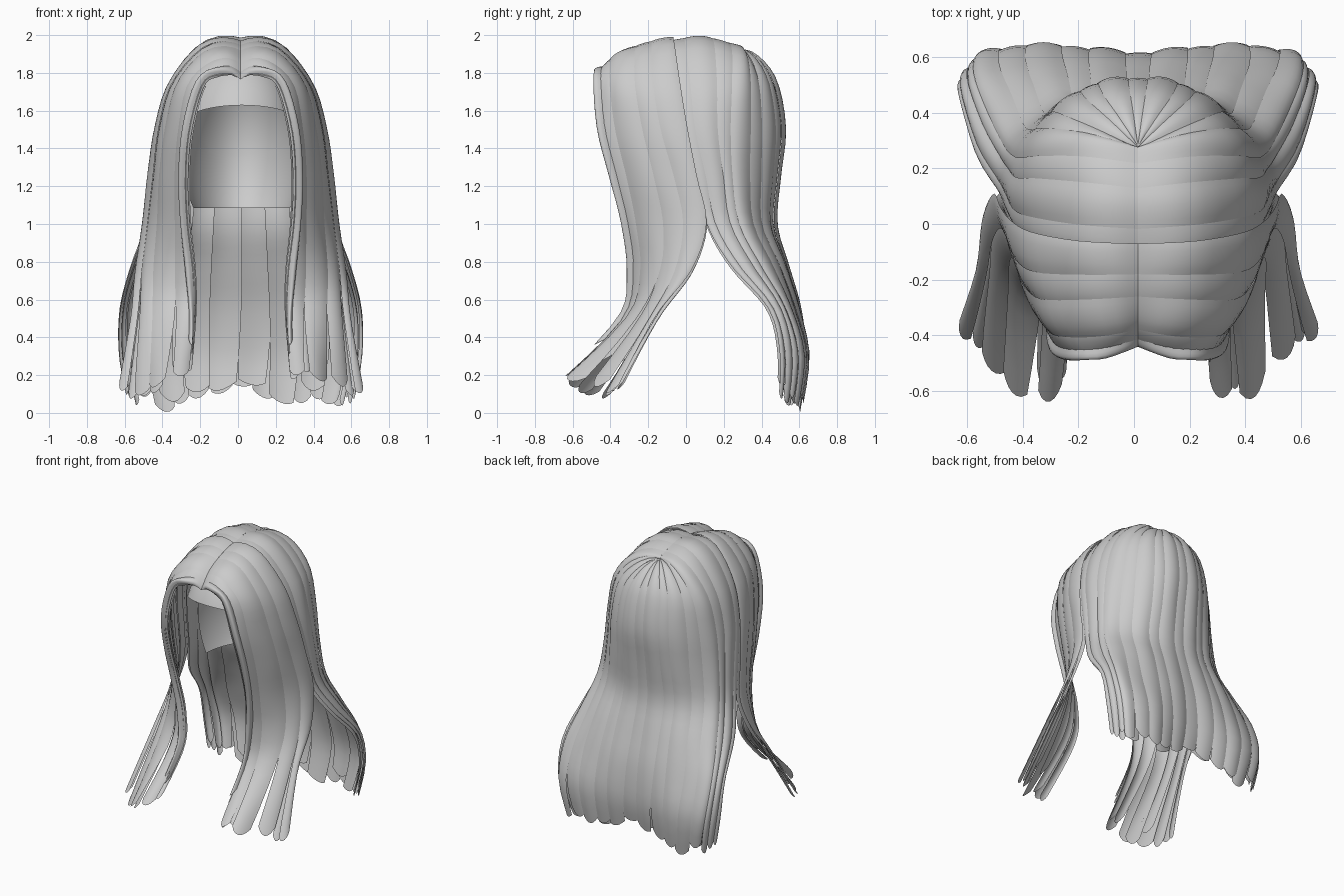
import bpy
import bmesh
import random
from mathutils import Vector

random.seed(4)
if "Cube" in bpy.data.objects:
    bpy.data.objects.remove(bpy.data.objects["Cube"])

grey = bpy.data.materials.new("hair grey")
grey.use_nodes = True
grey.diffuse_color = (0.6, 0.6, 0.6, 1)
grey.node_tree.nodes["Principled BSDF"].inputs["Base Color"].default_value = (0.6, 0.6, 0.6, 1)


def guide(parting, shoulder, levels, tip_z, pairs):
    """One flow line from the parting, over the scalp and down to the tip."""
    points = [Vector((0, *parting)), Vector(shoulder)]
    return points + [Vector((x, y, z)) for (x, y), z in zip(pairs, (*levels, tip_z))]


# Flow lines of the front section, from the face to the side
FRONT_Z = (1.74, 1.5, 1.25, 1.0, .75, .5)
front = [
    guide((-.44, 1.79), (.11, -.47, 1.79), FRONT_Z, .16,
          [(.2, -.48), (.27, -.465), (.29, -.4), (.28, -.33), (.25, -.295), (.24, -.33), (.26, -.63)]),
    guide((-.37, 1.88), (.14, -.39, 1.87), FRONT_Z, .15,
          [(.28, -.39), (.33, -.36), (.35, -.3), (.35, -.25), (.35, -.23), (.34, -.31), (.37, -.67)]),
    guide((-.27, 1.94), (.18, -.28, 1.91), FRONT_Z, .1,
          [(.33, -.28), (.39, -.24), (.42, -.18), (.43, -.13), (.45, -.14), (.46, -.25), (.48, -.56)]),
    guide((-.17, 1.975), (.19, -.17, 1.935), FRONT_Z, .07,
          [(.36, -.16), (.43, -.12), (.46, -.05), (.49, 0), (.52, -.05), (.54, -.19), (.59, -.46)]),
    guide((-.07, 1.995), (.2, -.06, 1.95), FRONT_Z, .12,
          [(.37, -.03), (.445, .01), (.485, .06), (.51, .11), (.55, .03), (.58, -.16), (.65, -.36)]),
]

# Flow lines of the back section, from the side to the middle of the back
BACK_Z = (1.74, 1.5, 1.25, 1.0, .78, .55, .3)
half_back = [
    guide((-.1, 1.98), (.2, -.09, 1.935), BACK_Z, .06,
          [(.36, -.06), (.435, -.02), (.475, .05), (.5, .11), (.58, .24), (.64, .44), (.645, .5), (.6, .49)]),
    guide((.08, 2.01), (.2, .1, 1.95), BACK_Z, .03,
          [(.37, .12), (.44, .13), (.465, .17), (.49, .21), (.56, .33), (.615, .49), (.61, .55), (.56, .53)]),
    guide((.26, 1.965), (.19, .29, 1.905), BACK_Z, .03,
          [(.34, .29), (.4, .28), (.43, .28), (.46, .31), (.51, .42), (.56, .54), (.56, .61), (.51, .58)]),
    guide((.27, 1.945), (.13, .34, 1.88), BACK_Z, 0,
          [(.24, .395), (.285, .415), (.3, .41), (.32, .41), (.35, .5), (.38, .58), (.38, .64), (.35, .6)]),
    guide((.28, 1.945), (.07, .38, 1.875), BACK_Z, .06,
          [(.13, .46), (.15, .5), (.155, .48), (.17, .46), (.18, .53), (.19, .6), (.19, .63), (.18, .59)]),
    guide((.28, 1.945), (0, .39, 1.87), BACK_Z, .12,
          [(0, .48), (0, .52), (0, .49), (0, .475), (0, .53), (0, .59), (0, .61), (0, .58)]),
]
back = half_back + [[Vector((-p.x, p.y, p.z)) for p in g] for g in reversed(half_back[:-1])]


def spline(points, t):
    """Smooth curve through points, with t from 0 to 1."""
    last = len(points) - 1
    t = min(max(t, 0), 1) * last
    i = min(int(t), last - 1)
    f = t - i
    a, b, c, d = (points[min(max(i + k, 0), last)] for k in (-1, 0, 1, 2))
    return b + 0.5 * f * (c - a + f * (2 * a - 5 * b + 4 * c - d + f * (3 * (b - c) + d - a)))


def sheet(guides, u, t):
    return spline([spline(g, t) for g in guides], u)


def lock(name, guides, u0, u1, side=1, lift=0.0, bulge=.01, end=1.0, tip=.5, drift=0.0,
         start=0.0, rows=30, cols=6):
    """A ribbon of hair that follows the guides between u0 and u1."""
    bm = bmesh.new()
    grid = []
    for j in range(rows + 1):
        row = []
        for k in range(cols + 1):
            s = 2 * k / cols - 1
            t = start + (end - .015 * s * s - start) * j / rows
            fall = max(0, (t - .68) / .32)
            width = (u1 - u0) / 2 * (1 - (1 - tip) * fall ** 1.5)
            u = (u0 + u1) / 2 + s * width + drift * fall ** 2
            u = min(max(u, 0), 1)
            p = sheet(guides, u, t)
            du = sheet(guides, min(u + .02, 1), t) - sheet(guides, max(u - .02, 0), t)
            dt = sheet(guides, u, min(t + .02, 1)) - sheet(guides, u, max(t - .02, 0))
            grow = min(1, t * 6 + .15)
            p += dt.cross(du).normalized() * (lift + bulge * (1 - s * s)) * grow
            # Roll the roots down into the parting
            p.z -= .025 * max(0, 1 - t * 18)
            row.append(bm.verts.new((p.x * side + .014, p.y, p.z)))
        grid.append(row)
    for lower, upper in zip(grid, grid[1:]):
        for k in range(cols):
            quad = [lower[k], upper[k], upper[k + 1], lower[k + 1]]
            bm.faces.new(quad if side > 0 else quad[::-1])
    finish(name, bm)


def finish(name, bm):
    mesh = bpy.data.meshes.new(name)
    bm.to_mesh(mesh)
    bm.free()
    mesh.materials.append(grey)
    for poly in mesh.polygons:
        poly.use_smooth = True
    bpy.context.collection.objects.link(bpy.data.objects.new(name, mesh))


def layer(name, guides, count, side, lift, overlap, tip, shortest, drift, start=0.0):
    """A row of overlapping locks with slightly uneven lengths."""
    for i in range(count):
        lock(f"{name}_{i + 1}", guides, max(0, (i - overlap) / count), min(1, (i + 1 + overlap) / count),
             side, lift + .008 * (i % 2), end=random.uniform(shortest, 1), tip=tip,
             drift=random.uniform(-drift, drift), start=start)


# Front sections on both sides of the parting
for side, word in ((1, "left"), (-1, "right")):
    layer(f"{word}_front_lock", front, 4, side, 0, .1, .6, .975, .05)
    layer(f"{word}_front_under_lock", front, 6, side, -.025, .05, .75, .93, .08, start=.25)
    # Rolled strands that frame the face
    lock(f"{word}_face_strand", front, 0, .12, side, .008, .025, end=.93, tip=.35)
    lock(f"{word}_inner_face_strand", front, 0, .07, side, -.015, .025, end=.94, tip=.5, start=.03)

# Back section, wrapped from one side to the other
layer("back_lock", back, 17, 1, -.004, .12, .8, .965, .012)
layer("back_under_lock", back, 12, 1, -.03, .05, .8, .95, .016, start=.2)

# Inner cap, deep behind the ears and cut high over the forehead
cap = bmesh.new()
bmesh.ops.create_uvsphere(cap, u_segments=48, v_segments=32, radius=1)
for v in cap.verts:
    x, y, z = v.co
    v.co = Vector(((.32 - .05 * y) * x + .02, .42 * y, 1.4 + .52 * z))
brow, brow_normal = Vector((0, -.38, 1.63)), Vector((0, .33, 1))
nape, nape_normal = Vector((0, 0, 1.085)), Vector((0, 0, 1))
step, step_normal = Vector((0, -.03, 0)), Vector((0, 1, 0))
for point, normal in ((brow, brow_normal), (nape, nape_normal), (step, step_normal)):
    bmesh.ops.bisect_plane(cap, geom=cap.verts[:] + cap.edges[:] + cap.faces[:],
                           plane_co=point, plane_no=normal)
open_faces = []
for f in cap.faces:
    c = f.calc_center_median()
    point, normal = (brow, brow_normal) if c.y < step.y else (nape, nape_normal)
    if (c - point).dot(normal) < 0:
        open_faces.append(f)
bmesh.ops.delete(cap, geom=open_faces, context="FACES")
finish("inner_cap", cap)
